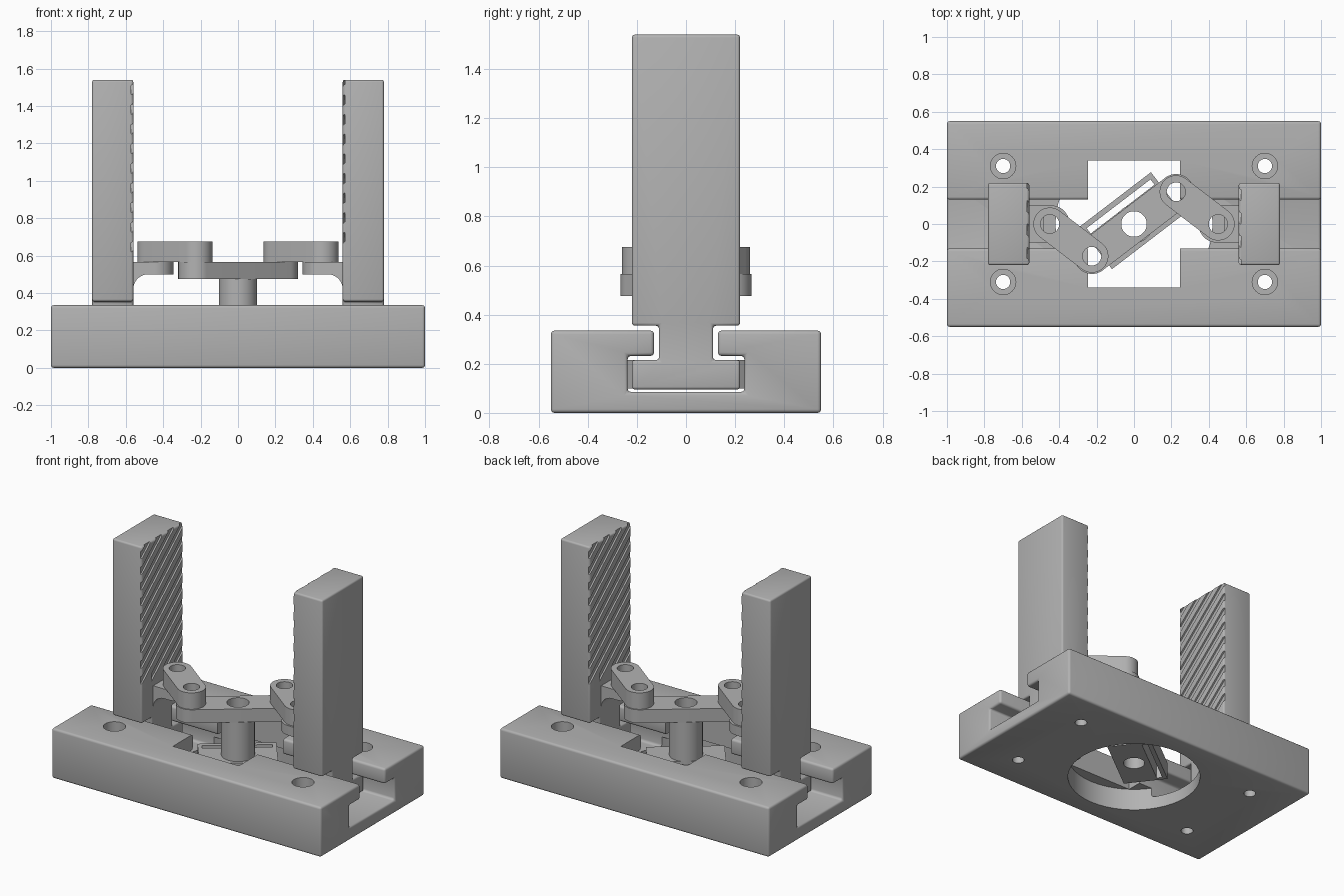
import bpy, bmesh, math
from math import cos, sin, pi

cube = bpy.data.objects.get("Cube")
if cube:
    bpy.data.objects.remove(cube, do_unlink=True)

grey = bpy.data.materials.new("plain_grey")
grey.use_nodes = True
colour = (0.45, 0.45, 0.45, 1)
grey.diffuse_color = colour
grey.node_tree.nodes["Principled BSDF"].inputs["Base Color"].default_value = colour


def prism(name, pts, lo, hi, axis="z"):
    """Extrude a 2D outline along an axis."""
    place = {"x": lambda p, d: (d, p[0], p[1]),
             "y": lambda p, d: (p[0], d, p[1]),
             "z": lambda p, d: (p[0], p[1], d)}[axis]
    bm = bmesh.new()
    face = bm.faces.new([bm.verts.new(place(p, lo)) for p in pts])
    top = bmesh.ops.extrude_face_region(bm, geom=[face])["geom"]
    for v in top:
        if isinstance(v, bmesh.types.BMVert):
            v.co["xyz".index(axis)] = hi
    bmesh.ops.recalc_face_normals(bm, faces=bm.faces)
    mesh = bpy.data.meshes.new(name)
    bm.to_mesh(mesh)
    bm.free()
    mesh.materials.append(grey)
    ob = bpy.data.objects.new(name, mesh)
    bpy.context.collection.objects.link(ob)
    return ob


def arc(cx, cy, r, a, b, n=24):
    return [(cx + r * cos(a + (b - a) * i / n), cy + r * sin(a + (b - a) * i / n))
            for i in range(n + 1)]


def circle(cx, cy, r):
    return arc(cx, cy, r, 0, 2 * pi, 48)[:-1]


def rect(x0, y0, x1, y1):
    return [(x0, y0), (x1, y0), (x1, y1), (x0, y1)]


def stadium(p, q, r):
    """Round-ended bar outline from p to q."""
    a = math.atan2(q[1] - p[1], q[0] - p[0])
    return arc(*q, r, a - pi / 2, a + pi / 2) + arc(*p, r, a + pi / 2, a + 3 * pi / 2)


def apply(ob, mod):
    bpy.context.view_layer.objects.active = ob
    bpy.ops.object.modifier_apply(modifier=mod.name)


def bevel(ob, width):
    mod = ob.modifiers.new("bevel", "BEVEL")
    mod.width, mod.segments, mod.limit_method = width, 3, "ANGLE"
    apply(ob, mod)


def cut(ob, pts, lo, hi, axis="z"):
    tool = prism("cutter", pts, lo, hi, axis)
    tool.hide_render = True
    mod = ob.modifiers.new("cut", "BOOLEAN")
    mod.operation, mod.solver, mod.object = "DIFFERENCE", "EXACT", tool
    apply(ob, mod)
    bpy.data.objects.remove(tool, do_unlink=True)


def smooth(ob):
    bpy.ops.object.select_all(action="DESELECT")
    ob.select_set(True)
    bpy.context.view_layer.objects.active = ob
    bpy.ops.object.shade_smooth_by_angle(angle=math.radians(35))


def mirrored(half):
    return half + [(-y, z) for y, z in reversed(half)]


def turned_copy(ob, name):
    """Same part, half a turn around the vertical axis."""
    other = ob.copy()
    other.data = ob.data.copy()
    other.name = name
    other.rotation_euler.z += pi
    bpy.context.collection.objects.link(other)


# Base with T-slot, centre window, round opening below and screw holes
base = prism("base", mirrored([(0.55, 0), (0.55, 0.335), (0.13, 0.335), (0.13, 0.232),
                               (0.238, 0.232), (0.238, 0.085)][::-1]), -1, 1, "x")
bevel(base, 0.015)
cut(base, circle(0, 0, 0.42), -0.1, 0.15)
cut(base, rect(-0.245, -0.34, 0.245, 0.34), 0.1, 0.5)
for sx in (-0.7, 0.7):
    for sy in (-0.31, 0.31):
        cut(base, circle(sx, sy, 0.068), 0.2, 0.5)
        cut(base, circle(sx, sy, 0.038), -0.1, 0.3)
smooth(base)

# Sliding jaw: T foot, neck and tall grip body
jaw = prism("left_jaw", mirrored([(0.22, 0.095), (0.22, 0.215), (0.11, 0.215),
                                  (0.11, 0.355), (0.22, 0.355), (0.22, 1.54)]),
            -0.78, -0.56, "x")
bevel(jaw, 0.012)

# Diagonal grip grooves on the inner face
slope, low, pitch = 0.84, 0.6, 0.105
for k in range(-3, 9):
    c = 0.62 + pitch * k
    y0 = max(-0.24, -0.22 + (low - c) / slope)
    z0, z1 = c + slope * (y0 + 0.22), c + slope * 0.46
    cut(jaw, [(y0, z0), (0.24, z1), (0.24, z1 + 0.05), (y0, z0 + 0.05)],
        -0.571, -0.54, "x")
smooth(jaw)
turned_copy(jaw, "right_jaw")

# Pivot lug with a curved support beneath it
lug = prism("left_lug", [(-0.57, -0.1)] + arc(-0.445, 0, 0.1, -pi / 2, pi / 2)
            + [(-0.57, 0.1)], 0.5, 0.565)
cut(lug, circle(-0.45, 0, 0.05), 0.4, 0.7)
smooth(lug)
turned_copy(lug, "right_lug")
support = prism("left_lug_support", [(-0.57, 0.501), (-0.57, 0.42)]
                + arc(-0.48, 0.42, 0.08, pi, pi / 2, 12) + [(-0.48, 0.501)],
                -0.1, 0.1, "y")
smooth(support)
turned_copy(support, "right_lug_support")

# Connecting links
pivot = (-0.225, -0.172)
link = prism("left_link", stadium((-0.45, 0), pivot, 0.088), 0.565, 0.675)
for hx, hy in ((-0.45, 0), pivot):
    cut(link, circle(hx, hy, 0.05), 0.5, 0.8)
smooth(link)
turned_copy(link, "right_link")

# Rotating crank: bar, hollow shaft and lower carrier plate with a slot
reach = math.hypot(*pivot)
angle = math.atan2(-pivot[1], -pivot[0])
bar = prism("crank_bar", stadium((-reach, 0), (reach, 0), 0.095), 0.475, 0.565)
shaft = prism("crank_shaft", circle(0, 0, 0.102), 0.2, 0.476)
carrier = prism("crank_carrier", rect(-0.24, -0.12, 0.24, 0.165), 0.1, 0.215)
for end in (-reach, reach):
    cut(bar, circle(end, 0, 0.05), 0.4, 0.7)
cut(carrier, rect(-0.215, 0.1, 0.215, 0.136), 0, 0.4)
for part in (bar, shaft, carrier):
    cut(part, circle(0, 0, 0.068), 0, 0.8)
    part.rotation_euler.z = angle
    smooth(part)
